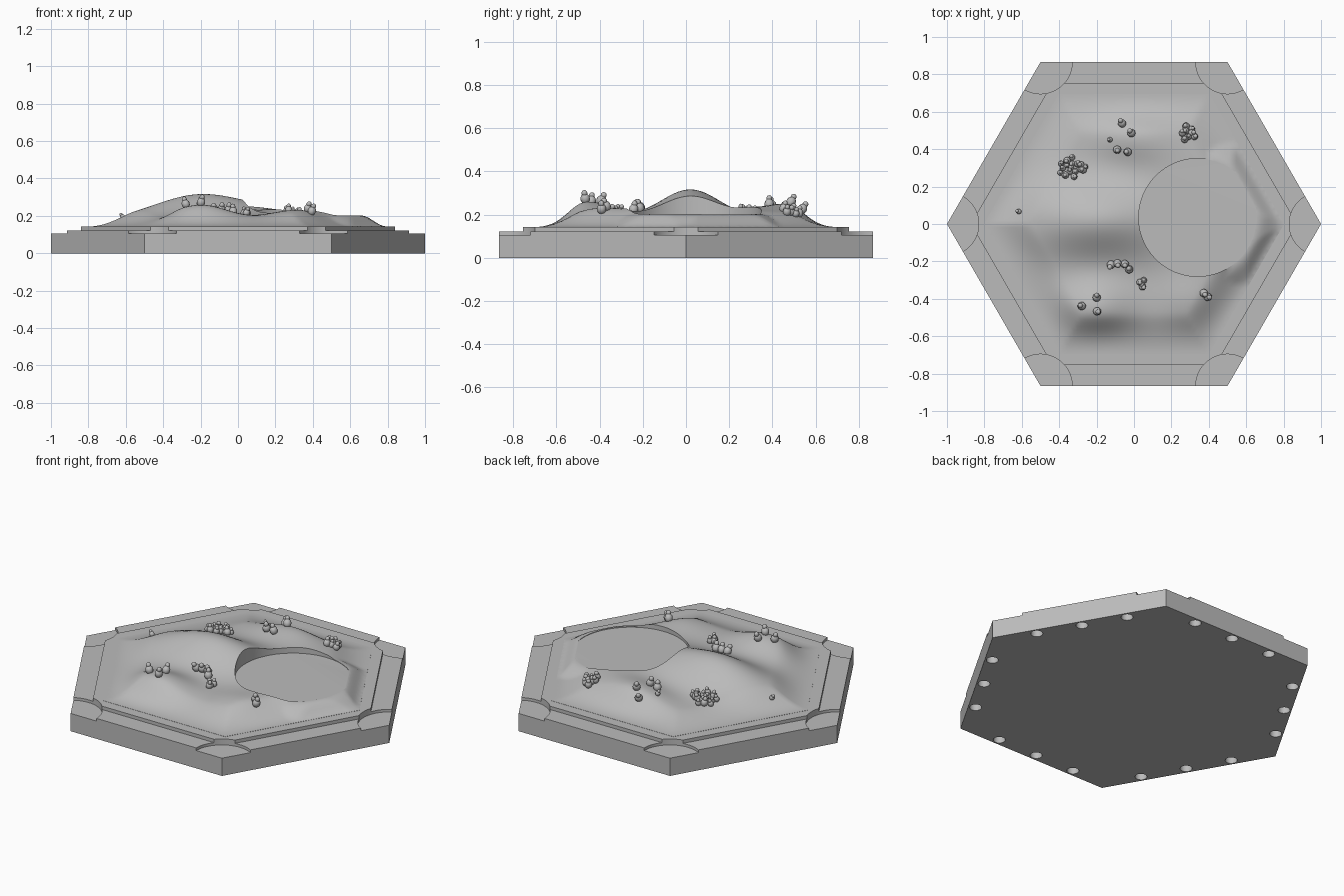
import bpy, bmesh, math, random
from math import cos, sin, pi, exp, radians
from mathutils import Vector, Matrix

random.seed(4)
cube = bpy.data.objects.get("Cube")
if cube:
    bpy.data.objects.remove(cube)

grey = bpy.data.materials.new("stone_grey")
grey.use_nodes = True
grey.diffuse_color = (0.5, 0.5, 0.5, 1)
grey.node_tree.nodes["Principled BSDF"].inputs["Base Color"].default_value = (0.5, 0.5, 0.5, 1)

LAKE_X, LAKE_Y, LAKE_R, LAKE_Z = 0.34, 0.035, 0.315, 0.2
APOTHEM = 0.695


def finish(bm, name, smooth=None):
    bmesh.ops.recalc_face_normals(bm, faces=bm.faces)
    mesh = bpy.data.meshes.new(name)
    bm.to_mesh(mesh)
    bm.free()
    mesh.materials.append(grey)
    obj = bpy.data.objects.new(name, mesh)
    bpy.context.collection.objects.link(obj)
    if smooth:
        shade(obj, smooth)
    return obj


def activate(obj):
    bpy.ops.object.select_all(action='DESELECT')
    obj.select_set(True)
    bpy.context.view_layer.objects.active = obj


def shade(obj, angle):
    activate(obj)
    bpy.ops.object.shade_smooth_by_angle(angle=radians(angle))


def cut(obj, cutter):
    mod = obj.modifiers.new("cut", 'BOOLEAN')
    mod.operation, mod.solver, mod.object = 'DIFFERENCE', 'EXACT', cutter
    activate(obj)
    bpy.ops.object.modifier_apply(modifier="cut")
    bpy.data.objects.remove(cutter)


def add_cylinder(bm, x, y, r, z0, z1, sides):
    bmesh.ops.create_cone(bm, cap_ends=True, segments=sides, radius1=r, radius2=r, depth=z1 - z0,
                          matrix=Matrix.Translation((x, y, (z0 + z1) / 2)))


# Stepped hexagonal base
bm = bmesh.new()
rings = []
for r, z in [(1, 0), (1, 0.122), (0.872, 0.122), (0.872, 0.142)]:
    rings.append([bm.verts.new((r * cos(i * pi / 3), r * sin(i * pi / 3), z)) for i in range(6)])
for low, high in zip(rings, rings[1:]):
    for i in range(6):
        j = (i + 1) % 6
        bm.faces.new((low[i], low[j], high[j], high[i]))
bm.faces.new(rings[0])
bm.faces.new(rings[-1])
base = finish(bm, "base")

# Round corner recesses and peg holes underneath
bm = bmesh.new()
for i in range(6):
    corner = i * pi / 3
    add_cylinder(bm, cos(corner), sin(corner), 0.17, 0.106, 0.3, 64)
    side = Matrix.Rotation(corner + pi / 6, 3, 'Z')
    for along in (-0.26, 0, 0.26):
        p = side @ Vector((0.825, along, 0))
        add_cylinder(bm, p.x, p.y, 0.033, -0.05, 0.07, 20)
cut(base, finish(bm, "base_cutter"))
shade(base, 30)

# Rolling ground: x, y, spread along x, spread along y, height
HILLS = [(-0.2, 0.02, 0.25, 0.14, 0.14), (-0.2, -0.45, 0.15, 0.11, 0.085),
         (0.3, -0.42, 0.13, 0.11, 0.04), (0.0, 0.47, 0.17, 0.1, 0.065),
         (0.2, 0.33, 0.16, 0.12, 0.03), (0.4, -0.02, 0.25, 0.25, 0.06),
         (0.58, -0.15, 0.12, 0.15, 0.025)]


def smoothstep(t):
    t = min(1, max(0, t))
    return t * t * (3 - 2 * t)


def height(x, y):
    dist = max(x * cos(a) + y * sin(a) for a in (pi / 6 + i * pi / 3 for i in range(6)))
    h = 0.03 + sum(amp * exp(-((x - cx) / sx) ** 2 / 2 - ((y - cy) / sy) ** 2 / 2)
                   for cx, cy, sx, sy, amp in HILLS)
    z = 0.143 + h * smoothstep((APOTHEM - dist) / 0.22)
    lake = math.hypot(x - LAKE_X, y - LAKE_Y)
    shelf = 0.143 + 0.06 * smoothstep(1 - (lake - LAKE_R) / 0.14)
    shelf = min(shelf, 0.143 + 0.06 * smoothstep((APOTHEM - dist) / 0.1))
    return max(z, shelf)


bm = bmesh.new()
bmesh.ops.create_grid(bm, x_segments=90, y_segments=90, size=0.85)
for i in range(6):
    a = pi / 6 + i * pi / 3
    n = Vector((cos(a), sin(a), 0))
    bmesh.ops.bisect_plane(bm, geom=bm.verts[:] + bm.edges[:] + bm.faces[:],
                           plane_co=n * APOTHEM, plane_no=n, clear_outer=True)
top = bm.verts[:]
lower = bmesh.ops.extrude_face_region(bm, geom=bm.faces[:], use_keep_orig=True)["geom"]
for v in lower:
    if isinstance(v, bmesh.types.BMVert):
        v.co.z = 0.13
for v in top:
    v.co.z = height(v.co.x, v.co.y)
bmesh.ops.triangulate(bm, faces=bm.faces[:])
ground = finish(bm, "ground")

# Flat round pool sunk into the ground
bm = bmesh.new()
add_cylinder(bm, LAKE_X, LAKE_Y, LAKE_R, LAKE_Z, 0.5, 96)
cut(ground, finish(bm, "pool_cutter"))
shade(ground, 35)


# Small shrubs made of a round body and a smaller crown
def shrub(x, y, size, number):
    e = 0.02
    up = Vector((height(x - e, y) - height(x + e, y), height(x, y - e) - height(x, y + e), 2 * e))
    up = (up.normalized() + Vector((random.uniform(-.3, .3), random.uniform(-.3, .3), 0))).normalized()
    foot = Vector((x, y, height(x, y)))
    turn = up.to_track_quat('Z', 'Y').to_matrix().to_4x4()
    bm = bmesh.new()
    for lift, r, tall in ((0.7, 1, 1.15), (1.9, 0.62, 1.1)):
        bmesh.ops.create_uvsphere(bm, u_segments=12, v_segments=8, radius=size * r,
                                  matrix=Matrix.Translation(foot + up * size * lift) @ turn
                                  @ Matrix.Diagonal((1, 1, tall, 1)))
    finish(bm, f"shrub_{number}", 60)


spots = [(-0.06, 0.53), (-0.01, 0.48), (-0.09, 0.4), (-0.03, 0.385), (-0.2, -0.4),
         (-0.2, -0.465), (-0.275, -0.44), (0.37, -0.365), (0.39, -0.39), (-0.12, -0.21),
         (-0.09, -0.205), (-0.05, -0.21), (-0.025, -0.245)]
plants = [(x, y, 0.022) for x, y in spots] + [(-0.61, 0.065, 0.014), (-0.125, 0.45, 0.014)]
# Thickets: centre x, y, spread, count
for cx, cy, spread, count in [(-0.345, 0.3, 0.06, 14), (-0.27, 0.305, 0.02, 3),
                              (0.29, 0.485, 0.042, 8), (0.04, -0.318, 0.02, 4)]:
    for i in range(count):
        r, a = spread * math.sqrt((i + 0.5) / count), i * 2.4
        plants.append((cx + r * cos(a), cy + r * sin(a), random.uniform(0.015, 0.02)))
for number, plant in enumerate(plants):
    shrub(*plant, number)
